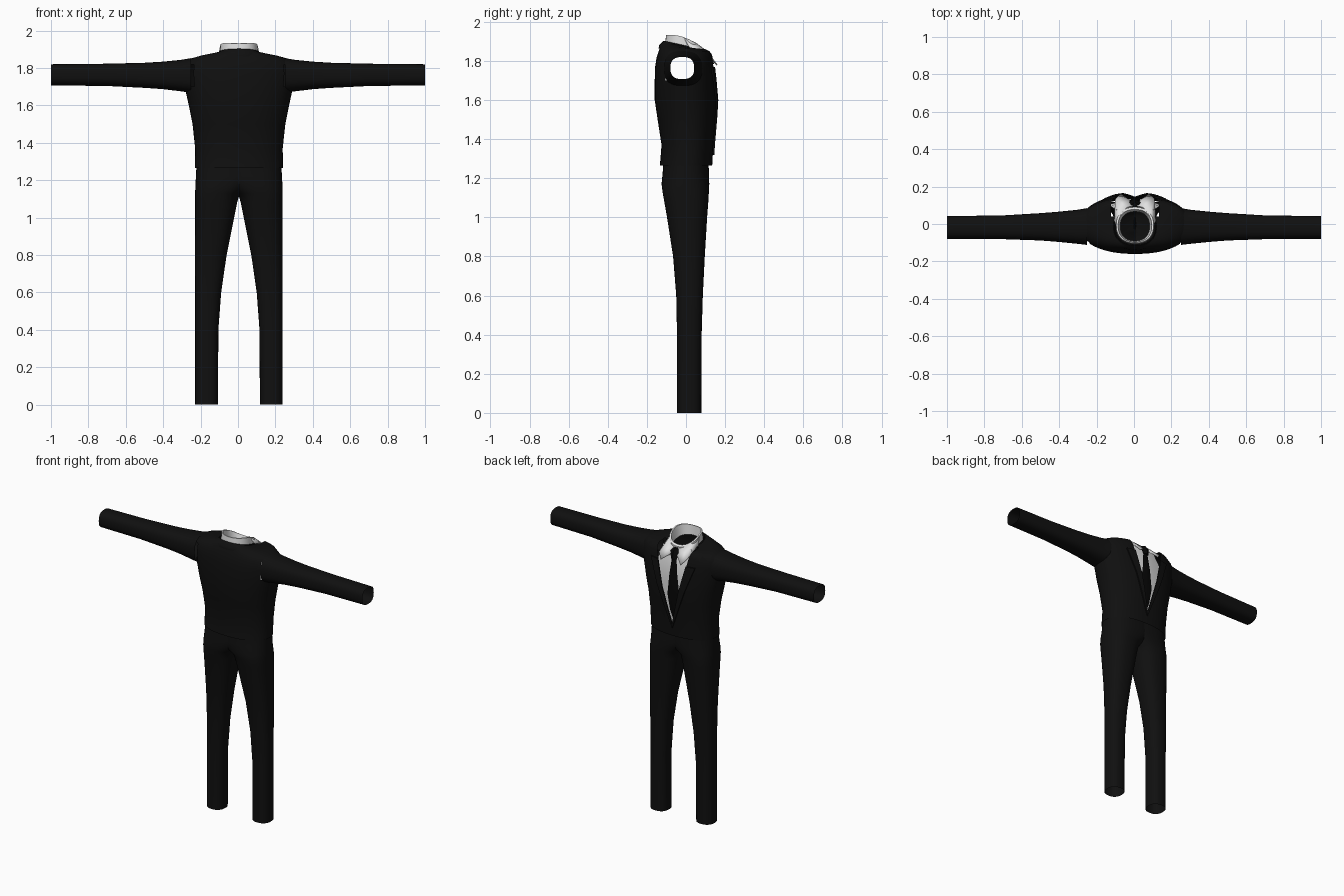
import bpy
import bmesh
from math import sin, cos, pi, copysign
from mathutils import Vector

if "Cube" in bpy.data.objects:
    bpy.data.objects.remove(bpy.data.objects["Cube"], do_unlink=True)

SHIFT = 0.005  # body sits slightly off the sleeve centre


def material(name, rgb):
    m = bpy.data.materials.new(name)
    m.use_nodes = True
    m.diffuse_color = (*rgb, 1)
    bsdf = m.node_tree.nodes["Principled BSDF"]
    bsdf.inputs["Base Color"].default_value = (*rgb, 1)
    bsdf.inputs["Roughness"].default_value = 0.8
    return m


SUIT = material("suit black", (0.005, 0.005, 0.005))
TIE = material("tie black", (0.002, 0.002, 0.002))
SHIRT = material("shirt white", (0.75, 0.75, 0.75))


def finish(name, bm, mat, mirror=False, thickness=0, shift=SHIFT):
    bmesh.ops.recalc_face_normals(bm, faces=bm.faces)
    mesh = bpy.data.meshes.new(name)
    bm.to_mesh(mesh)
    bm.free()
    mesh.materials.append(mat)
    ob = bpy.data.objects.new(name, mesh)
    bpy.context.collection.objects.link(ob)
    ob.location.x = shift
    bpy.ops.object.select_all(action='DESELECT')
    ob.select_set(True)
    bpy.context.view_layer.objects.active = ob
    bpy.ops.object.shade_smooth_by_angle(angle=0.7)
    if thickness:
        s = ob.modifiers.new("Thickness", 'SOLIDIFY')
        s.thickness = thickness
    if mirror:
        ob.modifiers.new("Mirror", 'MIRROR')
    return ob


def oval(a0, a1, b0, b1, power=2.3, n=48):
    """Rounded section spanning a0..a1 by b0..b1."""
    pts = []
    for i in range(n):
        c, s = cos(2 * pi * i / n), sin(2 * pi * i / n)
        u = copysign(abs(c) ** (2 / power), c)
        v = copysign(abs(s) ** (2 / power), s)
        pts.append(((a0 + a1) / 2 + u * (a1 - a0) / 2, (b0 + b1) / 2 + v * (b1 - b0) / 2))
    return pts


def loft(rings):
    bm = bmesh.new()
    rows = [[bm.verts.new(p) for p in ring] for ring in rings]
    for lo, hi in zip(rows, rows[1:]):
        for i in range(len(lo)):
            j = (i + 1) % len(lo)
            bm.faces.new((lo[i], lo[j], hi[j], hi[i]))
    return bm


def level(z, half, back, front, tilt=0, bend=0, power=2.3):
    """Body section at height z, optionally tilted towards the chest."""
    return [(x, y, z + tilt * y + bend * y * y) for x, y in oval(-half, half, back, front, power)]


def cut_front(bm, point, normal):
    faces = [f for f in bm.faces if f.calc_center_median().y > 0.0]
    geom = set(faces)
    for f in faces:
        geom.update(f.edges)
        geom.update(f.verts)
    bmesh.ops.bisect_plane(bm, geom=list(geom), plane_co=point, plane_no=normal, dist=1e-5)


def remove(bm, rule):
    doomed = [f for f in bm.faces if rule(f.calc_center_median())]
    bmesh.ops.delete(bm, geom=doomed, context='FACES')


# Jacket body
jacket = loft([
    level(1.265, .235, -.134, .134), level(1.285, .235, -.132, .135),
    level(1.37, .234, -.125, .14), level(1.5, .248, -.145, .152),
    level(1.6, .268, -.16, .16), level(1.7, .29, -.16, .153),
    level(1.77, .297, -.158, .147), level(1.82, .293, -.15, .141),
    level(1.85, .262, -.14, .13), level(1.866, .20, -.132, .12, -.05),
    level(1.872, .14, -.125, .11, -.15), level(1.872, .108, -.112, .09, -.25)])
V_BASE, V_SLOPE = 1.35, .25
L_BASE, L_SLOPE = 1.32, .37
for side in (-1, 1):
    cut_front(jacket, (0, 0, V_BASE), (side, 0, -V_SLOPE))
    cut_front(jacket, (0, 0, L_BASE), (side, 0, -L_SLOPE))
cut_front(jacket, (0, 0, 1.77), (0, 0, 1))
cut_front(jacket, (0, .04, 0), (0, 1, 0))
# Chest opening and armholes
remove(jacket, lambda c: c.y > .04 and abs(c.x) < V_SLOPE * (c.z - V_BASE))
remove(jacket, lambda c: abs(c.x) > .2 and -.1 < c.y < .06 and 1.7 < c.z < 1.825)
# Raised lapels
lapel = [f for f in jacket.faces
         for c in [f.calc_center_median()]
         if c.y > .04 and c.z < 1.77 and abs(c.x) < L_SLOPE * (c.z - L_BASE)]
raised = bmesh.ops.extrude_face_region(jacket, geom=lapel)
bmesh.ops.translate(jacket, vec=Vector((0, .008, 0)),
                    verts=[g for g in raised["geom"] if isinstance(g, bmesh.types.BMVert)])
finish("jacket_body", jacket, SUIT)

# Jacket collar around the back of the neck
collar = loft([level(1.842, .132, -.14, .1, -.15), level(1.855, .13, -.138, .1, -.18),
               level(1.878, .11, -.114, .09, -.22), level(1.86, .1, -.105, .085, -.2)])
remove(collar, lambda c: c.y > .03)
finish("jacket_collar", collar, SUIT)

# Sleeves: x, back, front, bottom, top
sleeve = loft([[(x, y, z) for y, z in oval(b, f, lo, hi, 2.6, 32)] for x, b, f, lo, hi in (
    (.25, -.112, .085, 1.668, 1.853), (.31, -.105, .075, 1.676, 1.843),
    (.4, -.096, .066, 1.687, 1.834), (.5, -.088, .058, 1.694, 1.828),
    (.7, -.081, .046, 1.704, 1.823), (1, -.08, .042, 1.707, 1.82))])
finish("sleeves", sleeve, SUIT, mirror=True, shift=0)

# Trousers: z, inner, outer, back, front; the halves overlap at the hips
leg = loft([[(x, y, z) for x, y in oval(a, b, c, d, 2.4, 40)] for z, a, b, c, d in (
    (0, .112, .234, -.046, .078), (.4, .11, .234, -.046, .08),
    (.6, .095, .234, -.05, .086), (.8, .066, .234, -.066, .096),
    (1, .026, .234, -.097, .108), (1.08, .01, .234, -.111, .114),
    (1.13, -.005, .234, -.12, .117), (1.17, -.07, .233, -.125, .119),
    (1.22, -.12, .23, -.12, .118), (1.3, -.12, .226, -.114, .114))])
finish("trousers", leg, SUIT, mirror=True)

# Shirt collar stand
stand = loft([level(1.85, .102, -.108, .09, -.2), level(1.917, .1, -.102, .09, -.4, -2.5),
              level(1.917, .09, -.096, .078, -.4, -2.5), level(1.85, .078, -.09, .066, -.2)])
finish("shirt_collar", stand, SHIRT)

# Shirt front behind the lapels
front = bmesh.new()
rows = [[front.verts.new((x, y - x * x, z)) for x in (-w, -w / 2, 0, w / 2, w)]
        for z, y, w in ((1.32, .112, .05), (1.5, .122, .1), (1.65, .125, .13),
                        (1.76, .116, .135), (1.86, .085, .1))]
for lo, hi in zip(rows, rows[1:]):
    for i in range(4):
        front.faces.new((lo[i], lo[i + 1], hi[i + 1], hi[i]))
finish("shirt_front", front, SHIRT)

# Folded collar wings
wing = bmesh.new()
top = [wing.verts.new(p) for p in (
    (.01, .10, 1.853), (.045, .09, 1.864), (.08, .05, 1.894), (.1, -.01, 1.92))]
low = [wing.verts.new(p) for p in (
    (.028, .128, 1.815), (.075, .162, 1.78), (.105, .135, 1.815), (.112, .02, 1.868))]
for i in range(3):
    wing.faces.new((top[i], top[i + 1], low[i + 1], low[i]))
finish("collar_wings", wing, SHIRT, mirror=True, thickness=.006)


def tie_part(name, outline, depth):
    """Symmetric strip from (half width, y, z) stations."""
    bm = bmesh.new()
    rows = [[bm.verts.new(p) for p in (
        (-w, y, z), (0, y + depth, z), (w, y, z), (0, y - depth, z))] for w, y, z in outline]
    for a, b in zip(rows, rows[1:]):
        for i in range(4):
            j = (i + 1) % 4
            bm.faces.new((a[i], a[j], b[j], b[i]))
    bm.faces.new(rows[0])
    bm.faces.new(rows[-1])
    finish(name, bm, TIE)


# Tie
tie_part("tie_knot", ((.022, .10, 1.852), (.036, .115, 1.832), (.02, .125, 1.785)), .018)
tie_part("tie_blade", ((.016, .119, 1.8), (.03, .13, 1.68), (.046, .128, 1.54),
                       (.03, .122, 1.43), (.004, .118, 1.36)), .008)
